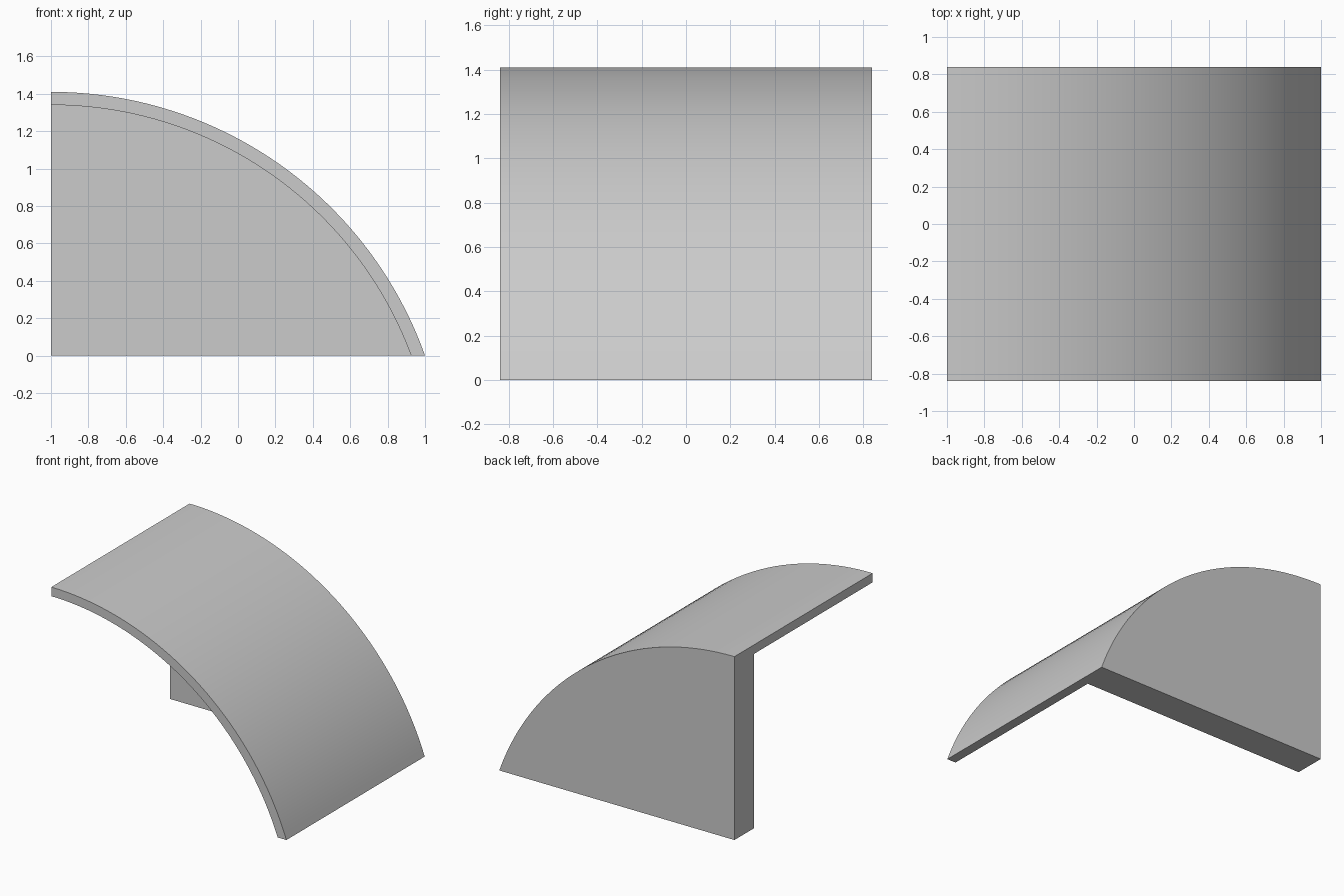
import bpy
import bmesh
import math

if "Cube" in bpy.data.objects:
    bpy.data.objects.remove(bpy.data.objects["Cube"], do_unlink=True)

LEFT = -1.0            # x of the arc's crown
CENTRE_Z = -0.7135     # height of the arc's centre, below the ground
OUTER = 2.1235         # outer radius
INNER = 2.0535         # inner radius
HALF_DEPTH = 0.84
WALL_FRONT = 0.60
SEGMENTS = 40

grey = bpy.data.materials.new("plain grey")
grey.use_nodes = True
colour = (0.6, 0.6, 0.6, 1.0)
grey.diffuse_color = colour
grey.node_tree.nodes["Principled BSDF"].inputs["Base Color"].default_value = colour


def arc(radius):
    """Points (x, z) from the crown down to the ground."""
    end = math.asin(-CENTRE_Z / radius)
    points = []
    for i in range(SEGMENTS + 1):
        a = math.pi / 2 + (end - math.pi / 2) * i / SEGMENTS
        points.append((LEFT + radius * math.cos(a), CENTRE_Z + radius * math.sin(a)))
    return points


def extruded(name, polygons, y_front, y_back):
    """Extrude adjoining polygons in the xz plane from y_front to y_back."""
    bm = bmesh.new()
    for polygon in polygons:
        bm.faces.new([bm.verts.new((x, y_front, z)) for x, z in polygon])
    bmesh.ops.remove_doubles(bm, verts=bm.verts, dist=0.0001)
    result = bmesh.ops.extrude_face_region(bm, geom=bm.faces[:], use_keep_orig=True)
    moved = [v for v in result["geom"] if isinstance(v, bmesh.types.BMVert)]
    bmesh.ops.translate(bm, verts=moved, vec=(0, y_back - y_front, 0))
    bmesh.ops.recalc_face_normals(bm, faces=bm.faces)
    mesh = bpy.data.meshes.new(name)
    bm.to_mesh(mesh)
    bm.free()
    mesh.materials.append(grey)
    obj = bpy.data.objects.new(name, mesh)
    bpy.context.collection.objects.link(obj)
    bpy.ops.object.select_all(action="DESELECT")
    obj.select_set(True)
    bpy.context.view_layer.objects.active = obj
    bpy.ops.object.shade_smooth_by_angle(angle=math.radians(30))
    return obj


outer, inner = arc(OUTER), arc(INNER)

# Curved roof: a thin shell from the crown to the ground
strips = [(outer[i], outer[i + 1], inner[i + 1], inner[i]) for i in range(SEGMENTS)]
extruded("curved_roof", strips, -HALF_DEPTH, HALF_DEPTH)

# Solid end wall filling the space under the roof at the back
extruded("end_wall", [inner + [(LEFT, 0.0)]], WALL_FRONT, HALF_DEPTH)
